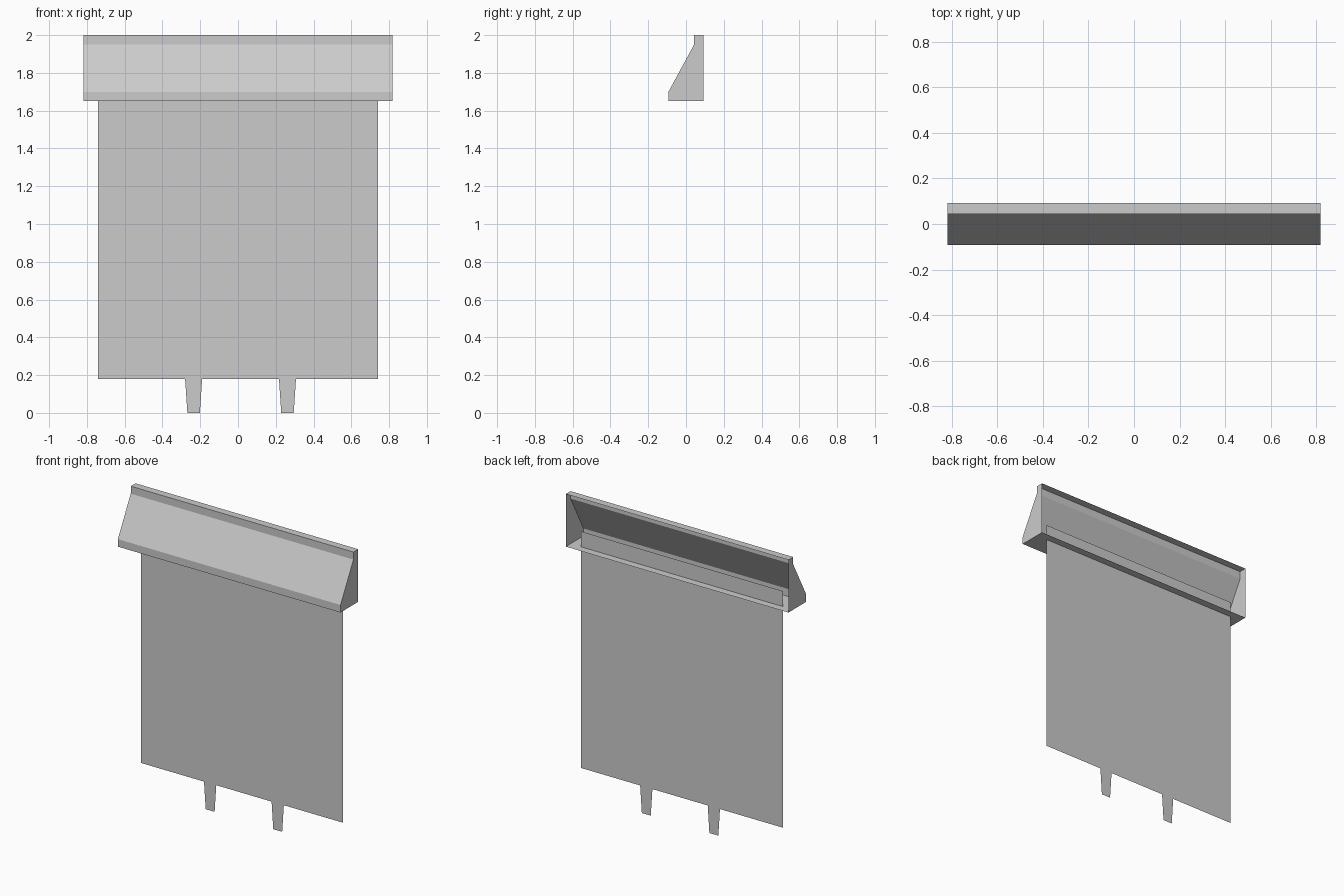
import bpy
import bmesh

cube = bpy.data.objects.get("Cube")
if cube:
    bpy.data.objects.remove(cube, do_unlink=True)

grey = bpy.data.materials.new("light grey")
grey.use_nodes = True
grey.diffuse_color = (0.6, 0.6, 0.6, 1)
grey.node_tree.nodes["Principled BSDF"].inputs["Base Color"].default_value = (0.6, 0.6, 0.6, 1)


def add_object(name, bm):
    mesh = bpy.data.meshes.new(name)
    bm.to_mesh(mesh)
    bm.free()
    mesh.materials.append(grey)
    obj = bpy.data.objects.new(name, mesh)
    bpy.context.collection.objects.link(obj)
    return obj


# Header: a sloped profile swept across the width, open at the back
HALF_WIDTH = 0.819
BACK = 0.093
LIP = 0.043
profile = [(BACK, 1.65), (-BACK, 1.65), (-BACK, 1.70),
           (LIP, 1.95), (LIP, 2.0), (BACK, 2.0)]
bm = bmesh.new()
right = [bm.verts.new((-HALF_WIDTH, y, z)) for y, z in profile]
left = [bm.verts.new((HALF_WIDTH, y, z)) for y, z in profile]
for i in range(len(profile) - 1):
    bm.faces.new((right[i], left[i], left[i + 1], right[i + 1]))
bm.faces.new(right[::-1])
bm.faces.new(left)
bmesh.ops.recalc_face_normals(bm, faces=bm.faces)
# make sure the sloped shell faces outward
bm.faces.ensure_lookup_table()
if bm.faces[0].normal.z > 0:
    bmesh.ops.reverse_faces(bm, faces=bm.faces)
add_object("header_cover", bm)

# Panel: one thin sheet whose lower edge carries two tapered pegs
BOTTOM = 0.18
outline = [(-0.742, 1.753), (-0.742, BOTTOM)]
for centre in (-0.235, 0.262):
    outline += [(centre - 0.045, BOTTOM), (centre - 0.033, 0),
                (centre + 0.033, 0), (centre + 0.045, BOTTOM)]
outline += [(0.742, BOTTOM), (0.742, 1.753)]
bm = bmesh.new()
bm.faces.new([bm.verts.new((x, LIP, z)) for x, z in outline])
add_object("hanging_panel", bm)
